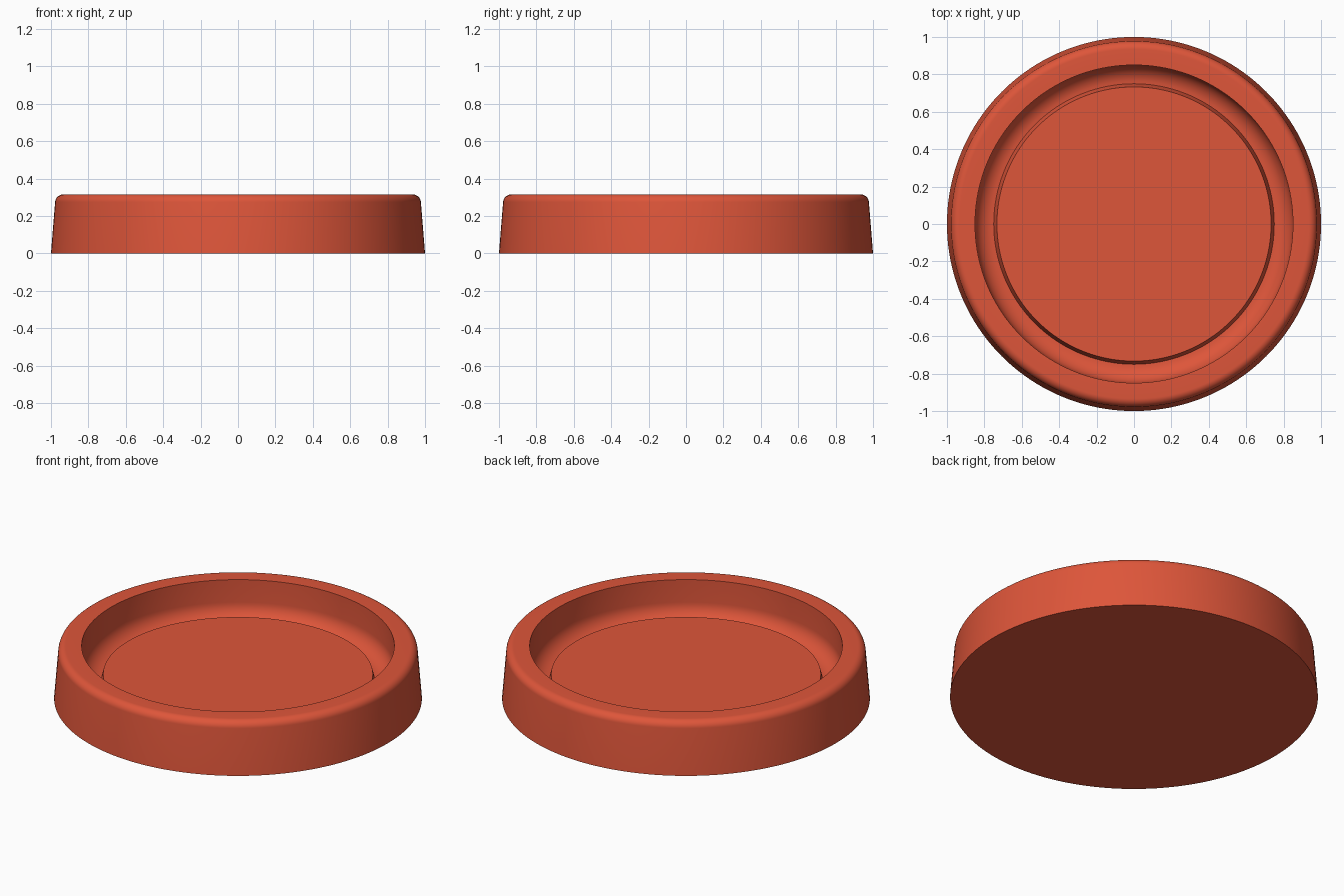
import bpy, bmesh, math
from mathutils import Vector

cube = bpy.data.objects.get("Cube")
if cube:
    bpy.data.objects.remove(cube, do_unlink=True)

SEGMENTS = 160

red = bpy.data.materials.new("warm red")
red.use_nodes = True
colour = (0.73, 0.092, 0.042, 1)
red.diffuse_color = colour
red.node_tree.nodes["Principled BSDF"].inputs["Base Color"].default_value = colour


def arc(cx, cz, radius, start, end, steps=10):
    """Profile points on a circle, angles in degrees."""
    angles = [math.radians(start + (end - start) * i / steps) for i in range(steps + 1)]
    return [(cx + radius * math.cos(a), cz + radius * math.sin(a)) for a in angles]


def lathe(name, profile, material):
    """Revolve an (r, z) profile around the z axis."""
    bm = bmesh.new()
    verts = [bm.verts.new((r, 0, z)) for r, z in profile]
    edges = [bm.edges.new(pair) for pair in zip(verts, verts[1:])]
    bmesh.ops.spin(bm, geom=verts + edges, cent=(0, 0, 0), axis=(0, 0, 1),
                   angle=math.tau, steps=SEGMENTS)
    bmesh.ops.remove_doubles(bm, verts=bm.verts, dist=0.0001)
    bmesh.ops.recalc_face_normals(bm, faces=bm.faces)
    mesh = bpy.data.meshes.new(name)
    bm.to_mesh(mesh)
    bm.free()
    mesh.materials.append(material)
    obj = bpy.data.objects.new(name, mesh)
    bpy.context.collection.objects.link(obj)
    bpy.ops.object.select_all(action='DESELECT')
    obj.select_set(True)
    bpy.context.view_layer.objects.active = obj
    bpy.ops.object.shade_smooth_by_angle(angle=math.radians(30))


# Flat underside and tapered outer wall, rounded into the rim
profile = [(0, 0), (1, 0)]
profile += arc(0.934, 0.271, 0.044, 4, 90)
# Flat rim, inner wall and hollow groove
profile += [(0.85, 0.315)]
profile += arc(0.75, 0.18, 0.1, 0, -90)
# Raised centre disc with a sloped edge
profile += [(0.733, 0.145), (0, 0.145)]

lathe("round_dish", profile, red)
